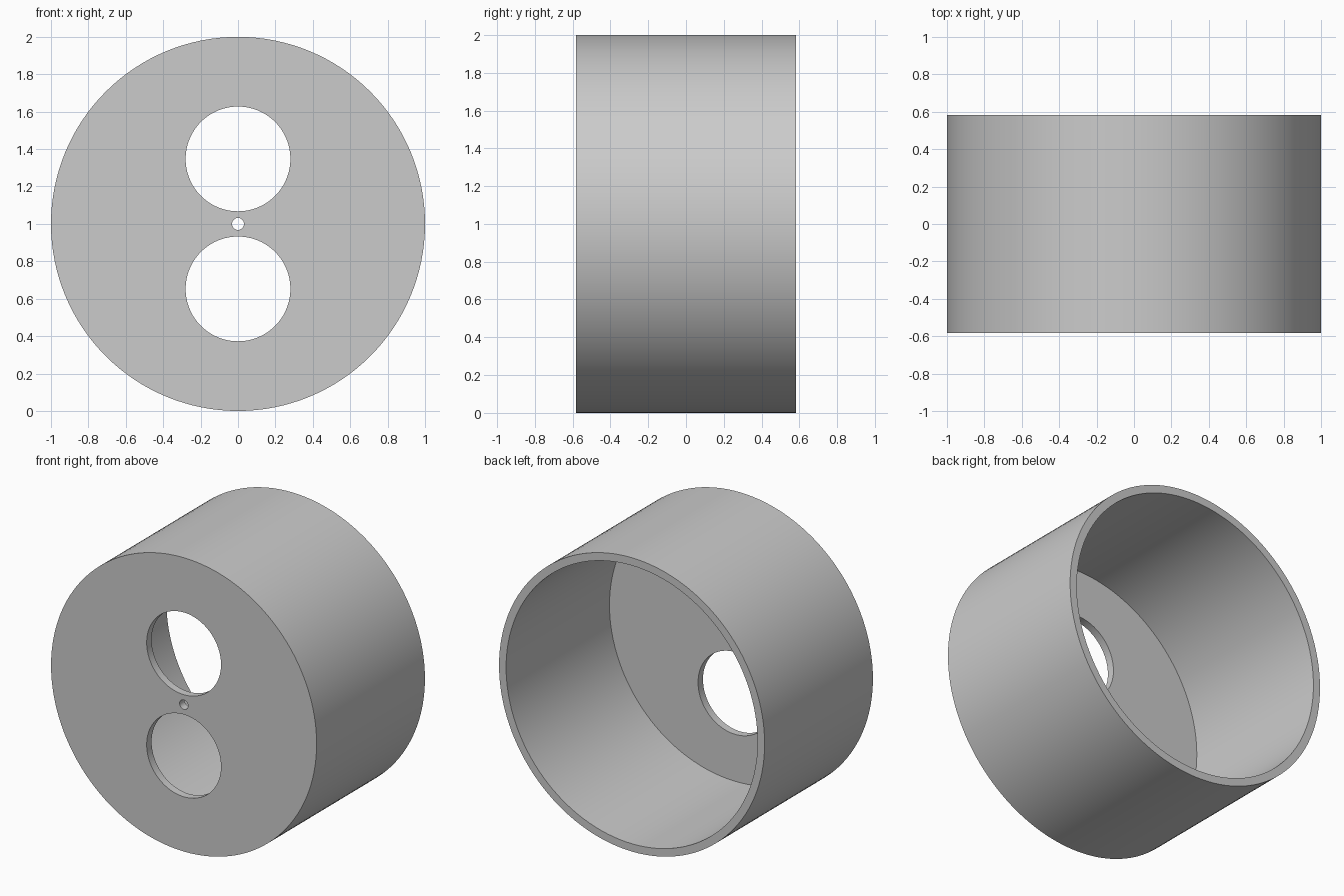
import bpy
import math

RADIUS, DEPTH, WALL = 1.0, 1.165, 0.053
HOLE_RADIUS, HOLE_OFFSET, PIN_RADIUS = 0.28, 0.3475, 0.032
FRONT = -DEPTH / 2

default = bpy.data.objects.get("Cube")
if default:
    bpy.data.objects.remove(default, do_unlink=True)

grey = bpy.data.materials.new("plain grey")
grey.use_nodes = True
colour = (0.6, 0.6, 0.6, 1)
grey.diffuse_color = colour
grey.node_tree.nodes["Principled BSDF"].inputs["Base Color"].default_value = colour


def cylinder(name, radius, y0, y1, z, sides):
    """Cylinder lying along y, from y0 to y1."""
    bpy.ops.mesh.primitive_cylinder_add(
        vertices=sides, radius=radius, depth=y1 - y0,
        location=(0, (y0 + y1) / 2, z), rotation=(math.pi / 2, 0, 0))
    obj = bpy.context.object
    obj.name = name
    obj.data.materials.append(grey)
    return obj


def cut(target, cutter):
    """Subtract the cutter from the target, then discard it."""
    cutter.hide_render = True
    mod = target.modifiers.new("cut", 'BOOLEAN')
    mod.operation = 'DIFFERENCE'
    mod.solver = 'EXACT'
    mod.object = cutter
    bpy.context.view_layer.objects.active = target
    bpy.ops.object.modifier_apply(modifier=mod.name)
    bpy.data.objects.remove(cutter, do_unlink=True)


# Round cup, open at the back
cup = cylinder("round_cup", RADIUS, FRONT, -FRONT, RADIUS, 128)
cut(cup, cylinder("cavity", RADIUS - WALL, FRONT + WALL, 1, RADIUS, 128))

# Two large holes and a small centre hole through the front plate
for offset, radius, sides in ((HOLE_OFFSET, HOLE_RADIUS, 96),
                              (-HOLE_OFFSET, HOLE_RADIUS, 96),
                              (0, PIN_RADIUS, 32)):
    cut(cup, cylinder("hole", radius, FRONT - 0.1, FRONT + 0.2,
                      RADIUS + offset, sides))

# Smooth round walls with crisp rims
bpy.ops.object.select_all(action='DESELECT')
cup.select_set(True)
bpy.context.view_layer.objects.active = cup
bpy.ops.object.shade_smooth_by_angle(angle=math.radians(30))
